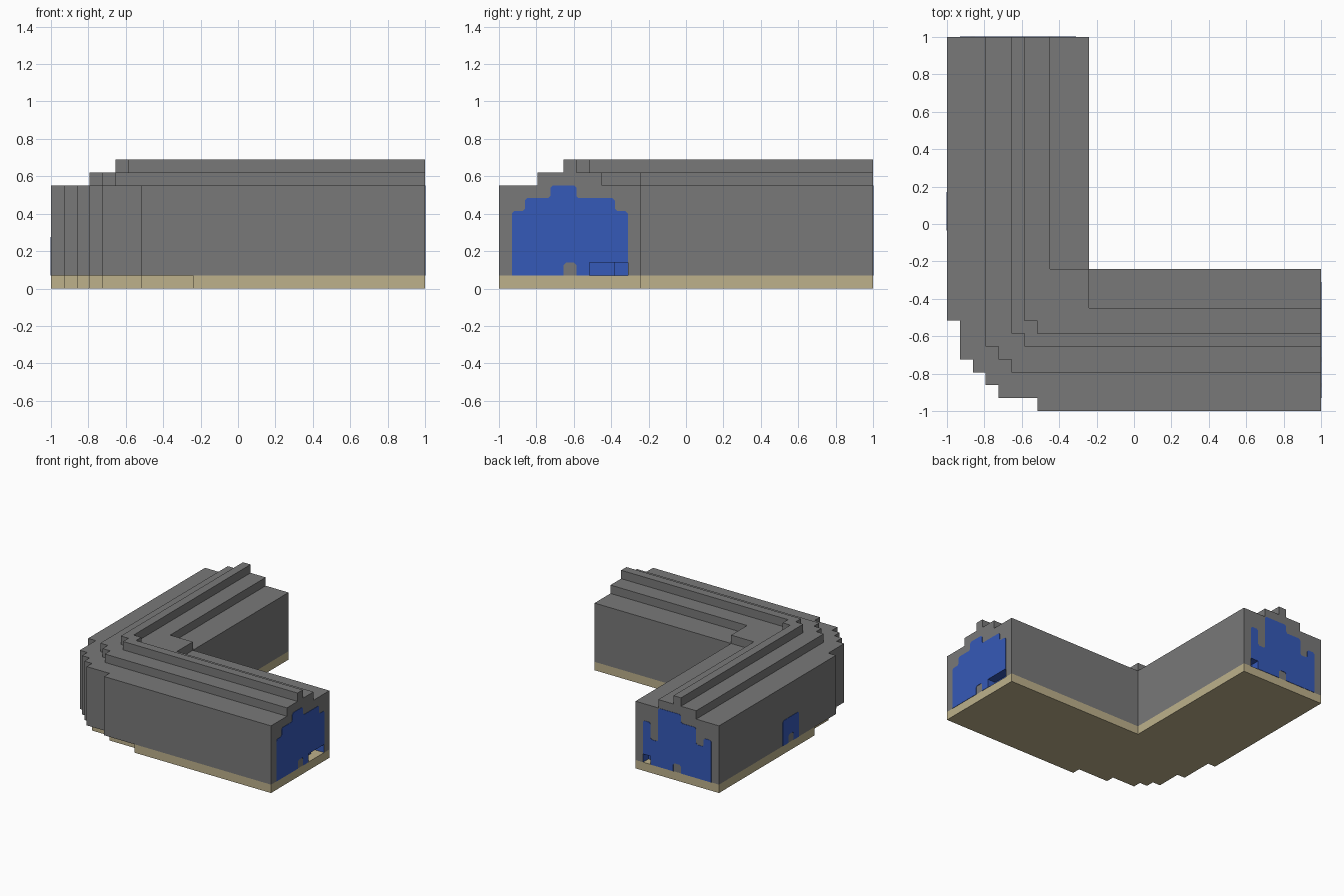
import bpy, bmesh
from mathutils import Vector

if "Cube" in bpy.data.objects:
    bpy.data.objects.remove(bpy.data.objects["Cube"])

N = 29            # blocks along the longest side
U = 2 / N         # size of one block
ARM = 11          # blocks across an arm


def material(name, rgb):
    m = bpy.data.materials.new(name)
    m.use_nodes = True
    m.diffuse_color = (*rgb, 1)
    bsdf = next(n for n in m.node_tree.nodes if n.type == 'BSDF_PRINCIPLED')
    bsdf.inputs["Base Color"].default_value = (*rgb, 1)
    bsdf.inputs["Roughness"].default_value = 0.9
    return m


STONE = material("stone grey", (0.19, 0.19, 0.19))
SAND = material("sand", (0.51, 0.44, 0.26))
BLUE = material("deep blue", (0.036, 0.1, 0.48))


def solid(name, points, depth, mat):
    """Extrude a flat outline by a depth vector."""
    bm = bmesh.new()
    face = bm.faces.new([bm.verts.new(p) for p in points])
    ext = bmesh.ops.extrude_face_region(bm, geom=[face])
    moved = [v for v in ext["geom"] if isinstance(v, bmesh.types.BMVert)]
    bmesh.ops.translate(bm, verts=moved, vec=depth)
    if len([f for f in bm.faces if len(f.verts) == len(points)]) < 2:
        bm.faces.new([bm.verts[i] for i in range(len(points))])
    bmesh.ops.recalc_face_normals(bm, faces=bm.faces)
    mesh = bpy.data.meshes.new(name)
    bm.to_mesh(mesh)
    bm.free()
    mesh.materials.append(mat)
    ob = bpy.data.objects.new(name, mesh)
    bpy.context.collection.objects.link(ob)
    return ob


def grid(i, j, k):
    return Vector((i * U - 1, j * U - 1, k * U))


def slab(name, outline, low, high, mat):
    return solid(name, [grid(i, j, low) for i, j in outline],
                 Vector((0, 0, (high - low) * U)), mat)


def mirrored(half):
    """Reflect a half outline across the corner's diagonal."""
    return half + [(j, i) for i, j in reversed(half) if i != j]


def bend(outer, inner):
    """Outline of a two-armed corner from its outer and inner half steps."""
    out, inn = mirrored(outer), mirrored(inner)
    ends_out = [(N, outer[0][1])] + out + [(outer[0][1], N)]
    ends_in = [(N, inner[0][1])] + inn + [(inner[0][1], N)]
    return ends_out + ends_in[::-1]


# Floor and stacked stone layers, all following the stepped bend
floor_inner = [(ARM, ARM)]
slab("floor", bend([(11, 0), (11, 1), (7, 1), (7, 2), (4, 2), (4, 3), (3, 3)],
                   floor_inner), 0, 1, SAND)
walls = slab("walls", bend([(7, 0), (7, 1), (4, 1), (4, 2), (3, 2), (3, 3)],
                           floor_inner), 1, 8, STONE)
slab("roof_step", bend([(5, 3), (5, 4), (4, 4)], [(11, 8), (11, 11)]), 8, 9, STONE)
slab("roof_ridge", bend([(6, 5), (6, 6)], [(7, 6), (7, 7)]), 9, 10, STONE)

# Low recesses in the arm ends, lined in blue
recesses = {
    "side_recess_cutter": [(N + 1, 7), (N + 1, 10), (27, 10), (27, 9), (28, 9), (28, 7)],
    "back_recess_cutter": [(9, 28), (10, 28), (10, N + 1), (9, N + 1)],
}
for name, outline in recesses.items():
    cutter = slab(name, outline, 0.5, 2, BLUE)
    cutter.hide_render = True
    mod = walls.modifiers.new(name, 'BOOLEAN')
    mod.operation = 'DIFFERENCE'
    mod.solver = 'EXACT'
    mod.material_mode = 'TRANSFER'
    mod.object = cutter
    bpy.context.view_layer.objects.active = walls
    bpy.ops.object.modifier_apply(modifier=mod.name)
    bpy.data.objects.remove(cutter)


def soften(points, sharp):
    """Clip the corners of an outline, except along the floor and at sharp points."""
    result = []
    for n, p in enumerate(points):
        if p[1] <= 1 or p in sharp:
            result.append(p)
            continue
        here = Vector(p)
        for other in (points[n - 1], points[(n + 1) % len(points)]):
            result.append(tuple(here + (Vector(other) - here).normalized() * 0.18))
    return result


def plate(name, outline, place, normal, sharp=()):
    """Thin painted panel on a wall; place maps (across, up) to the grid."""
    pts = [grid(*place(u, z)) for u, z in soften(outline, sharp)]
    solid(name, pts, Vector(normal) * 0.003, BLUE)


# Blue passage shapes on the arm ends and a small doorway on the long side
plate("side_end_panel",
      [(1, 1), (1, 6), (2, 6), (2, 7), (4, 7), (4, 8), (6, 8), (6, 7), (9, 7), (9, 6),
       (10, 6), (10, 2), (7, 2), (7, 1), (6, 1), (6, 2), (5, 2), (5, 1)],
      lambda u, z: (N, u, z), (1, 0, 0), [(10, 2), (7, 2)])
plate("back_end_panel",
      [(1, 1), (1, 6), (2, 6), (2, 5), (3, 5), (3, 7), (5, 7), (5, 8), (8, 8), (8, 4),
       (9, 4), (9, 6), (10, 6), (10, 2), (9, 2), (9, 1), (6, 1), (6, 2), (5, 2), (5, 1)],
      lambda u, z: (u, N, z), (0, 1, 0), [(10, 2), (9, 2)])
plate("doorway_panel",
      [(14, 1), (14, 4), (17, 4), (17, 1), (16, 1), (16, 2), (15, 2), (15, 1)],
      lambda u, z: (0, u, z), (-1, 0, 0))
